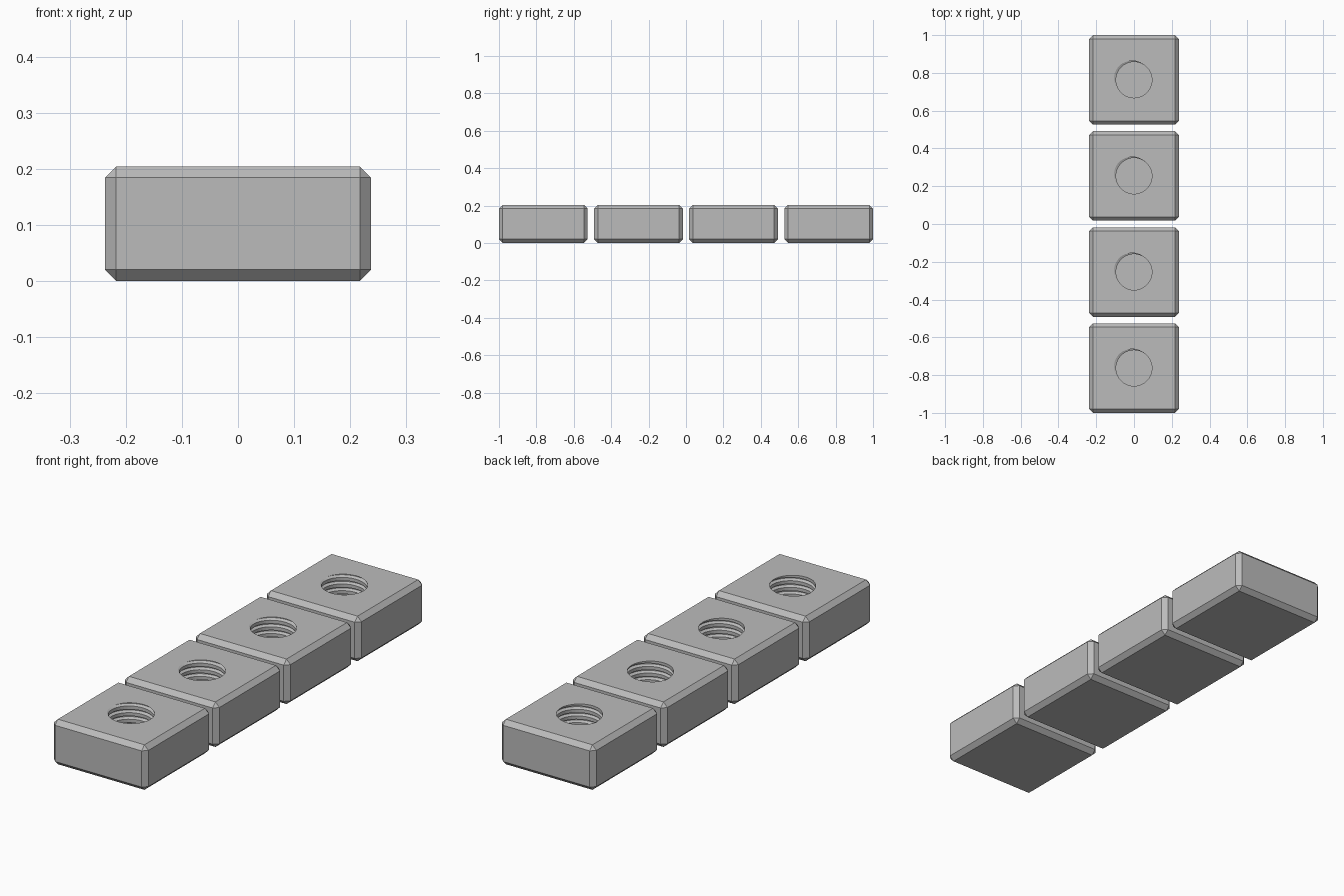
import bpy, bmesh, math

if "Cube" in bpy.data.objects:
    bpy.data.objects.remove(bpy.data.objects["Cube"], do_unlink=True)

SIDE, HEIGHT, CHAMFER = 0.474, 0.204, 0.02
SPACING = (2 - SIDE) / 3
SEGMENTS, PITCH, FLOOR = 40, 0.03, 0.03
MINOR, MAJOR = 0.095, 0.108

# One turn of thread: (fraction of pitch, radius)
THREAD = [(0, MINOR), (0.25, MINOR), (0.45, MAJOR), (0.55, MAJOR), (0.75, MINOR)]

steel = bpy.data.materials.new("plain grey steel")
steel.use_nodes = True
grey = (0.5, 0.5, 0.5, 1)
steel.diffuse_color = grey
steel.node_tree.nodes["Principled BSDF"].inputs["Base Color"].default_value = grey


def thread_radius(phase):
    """Radius of the hole wall at a fraction of one thread turn."""
    phase %= 1
    points = THREAD + [(1, MINOR)]
    for (p, r), (q, s) in zip(points, points[1:]):
        if phase <= q:
            return r + (s - r) * (phase - p) / (q - p)
    return MINOR


def add_threaded_hole(bm):
    """Helical wall of a blind hole, trimmed flat at the floor and the top."""
    turns = int(HEIGHT / PITCH) + 3
    # Turn the thread so that its groove leaves the top at the back right
    start = HEIGHT - PITCH * (0.5 + 150 / 360)
    columns = []
    for i in range(SEGMENTS + 1):
        part = i / SEGMENTS
        angle = part * math.tau
        column = []
        for turn in range(-turns, 3):
            for fraction, _ in THREAD:
                z = start + PITCH * (turn + fraction + part)
                z = min(max(z, FLOOR), HEIGHT)
                r = thread_radius((z - start) / PITCH - part)
                column.append(bm.verts.new((r * math.cos(angle), r * math.sin(angle), z)))
        columns.append(column)
    for a, b in zip(columns, columns[1:]):
        for k in range(len(a) - 1):
            bm.faces.new((a[k], a[k + 1], b[k + 1], b[k]))
    bmesh.ops.remove_doubles(bm, verts=bm.verts[:], dist=0.00002)


def block_mesh():
    bm = bmesh.new()
    # Chamfered square body
    bmesh.ops.create_cube(bm, size=1)
    bmesh.ops.scale(bm, vec=(SIDE, SIDE, HEIGHT), verts=bm.verts)
    bmesh.ops.translate(bm, vec=(0, 0, HEIGHT / 2), verts=bm.verts)
    bmesh.ops.bevel(bm, geom=bm.edges[:], offset=CHAMFER, segments=1,
                    affect='EDGES', profile=0.5)
    # Open the top, put in the hole, then close the top around its rim
    top = [f for f in bm.faces if f.normal.z > 0.99]
    bmesh.ops.delete(bm, geom=top, context='FACES_ONLY')
    add_threaded_hole(bm)
    open_edges = [e for e in bm.edges if e.is_boundary]
    rim = [e for e in open_edges if e.verts[0].co.z > HEIGHT / 2]
    base = [e for e in open_edges if e.verts[0].co.z < HEIGHT / 2]
    bmesh.ops.triangle_fill(bm, edges=rim, use_beauty=True)
    bmesh.ops.triangle_fill(bm, edges=base, use_beauty=True)
    bmesh.ops.recalc_face_normals(bm, faces=bm.faces[:])
    mesh = bpy.data.meshes.new("threaded_block")
    bm.to_mesh(mesh)
    bm.free()
    mesh.materials.append(steel)
    return mesh


# Row of four identical blocks
mesh = block_mesh()
for i in range(4):
    block = bpy.data.objects.new(f"threaded_block_{i + 1}", mesh)
    block.location.y = (i - 1.5) * SPACING
    bpy.context.collection.objects.link(block)
